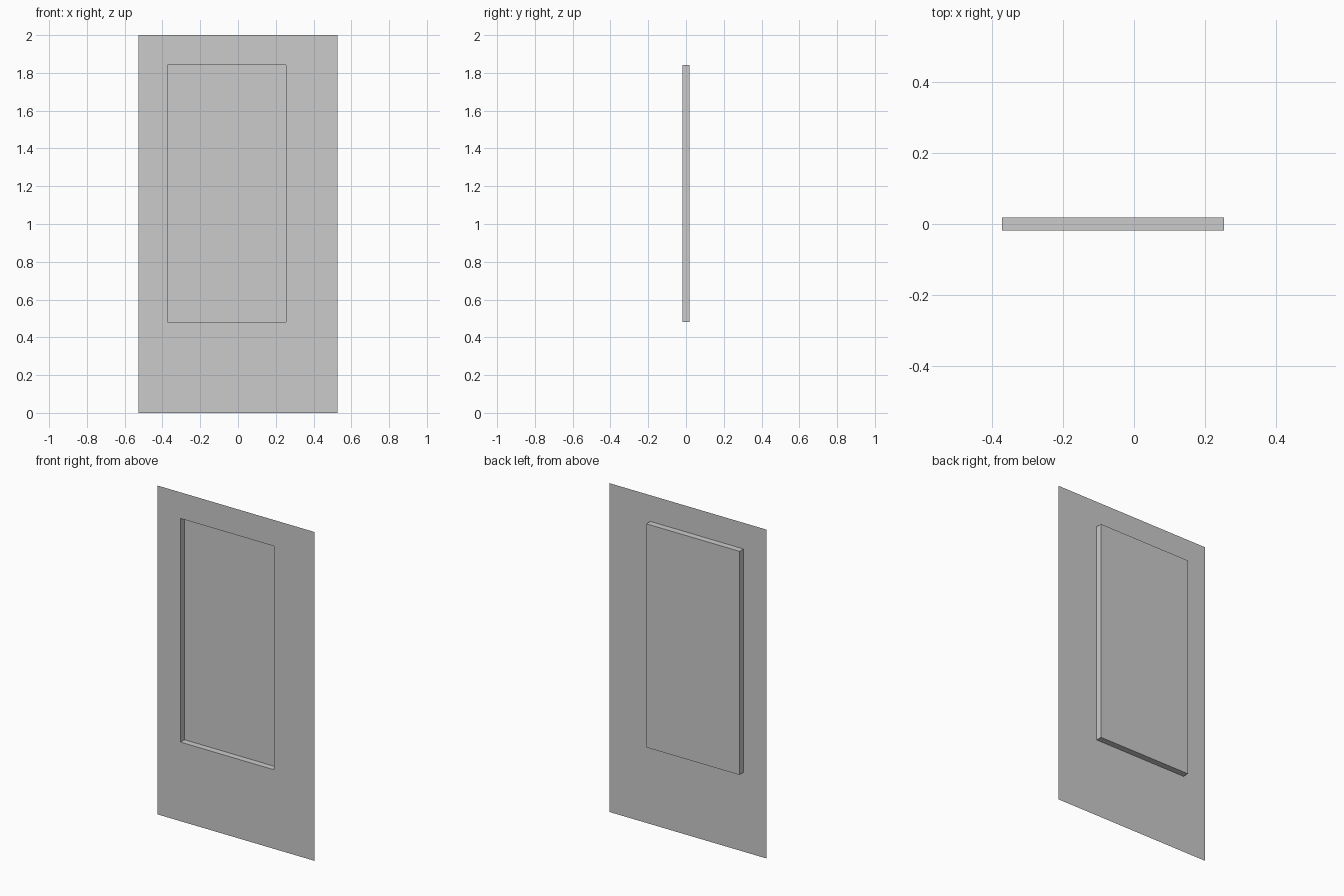
import bpy, bmesh

if "Cube" in bpy.data.objects:
    bpy.data.objects.remove(bpy.data.objects["Cube"])

FRONT, BACK = -0.019, 0.019


def rectangle(bm, x0, x1, z0, z1, y):
    """Corner loop, counter-clockwise seen from the front."""
    return [bm.verts.new((x, y, z)) for x, z in ((x0, z0), (x1, z0), (x1, z1), (x0, z1))]


def bridge(bm, a, b):
    for i in range(4):
        j = (i + 1) % 4
        bm.faces.new((a[i], a[j], b[j], b[i]))


bm = bmesh.new()
outer = rectangle(bm, -0.528, 0.528, 0.0, 2.0, FRONT)
rim = rectangle(bm, -0.373, 0.254, 0.481, 1.841, FRONT)
floor = rectangle(bm, -0.373, 0.254, 0.481, 1.841, BACK)

bridge(bm, outer, rim)   # thin flat sheet around the opening
bridge(bm, rim, floor)   # recess walls
bm.faces.new(floor)      # recessed panel

mesh = bpy.data.meshes.new("recessed_door_panel")
bm.to_mesh(mesh)
bm.free()
panel = bpy.data.objects.new("recessed_door_panel", mesh)
bpy.context.collection.objects.link(panel)
